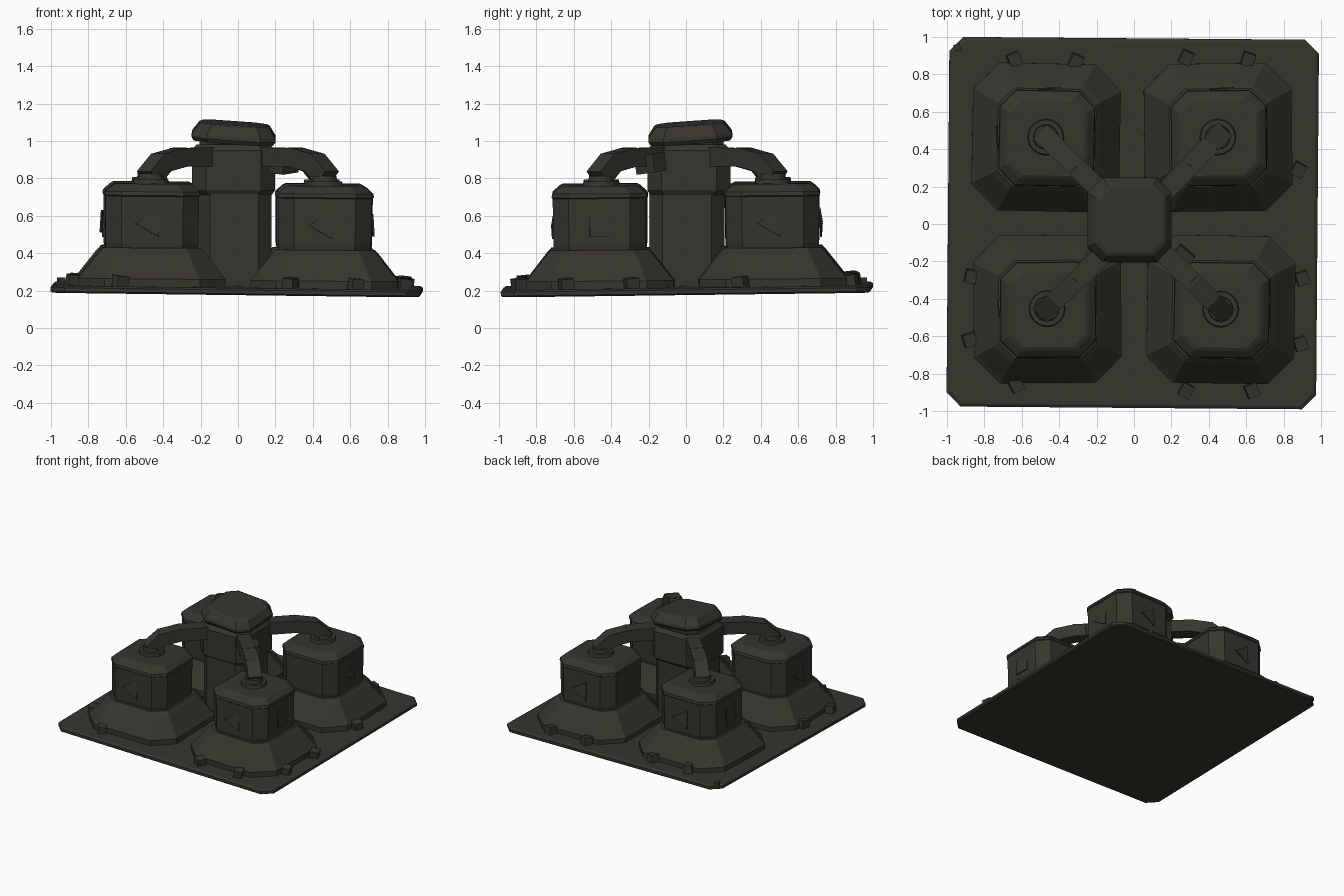
import bpy, bmesh, math
from mathutils import Vector, Matrix

if "Cube" in bpy.data.objects:
    bpy.data.objects.remove(bpy.data.objects["Cube"], do_unlink=True)

mat = bpy.data.materials.new("dark olive metal")
mat.use_nodes = True
olive = (0.037, 0.035, 0.026, 1)
mat.diffuse_color = olive
mat.node_tree.nodes["Principled BSDF"].inputs["Base Color"].default_value = olive


def finish(name, bm):
    bmesh.ops.recalc_face_normals(bm, faces=bm.faces)
    mesh = bpy.data.meshes.new(name)
    bm.to_mesh(mesh)
    bm.free()
    mesh.materials.append(mat)
    obj = bpy.data.objects.new(name, mesh)
    bpy.context.collection.objects.link(obj)
    return obj


def loft(name, rings, loc=(0, 0, 0), rot=(0, 0, 0)):
    """Stack square outlines with cut corners; each ring is (z, half width, corner cut)."""
    bm = bmesh.new()
    loops = []
    for z, h, c in rings:
        pts = []
        for k in range(4):
            turn = Matrix.Rotation(k * math.pi / 2, 3, 'Z')
            pts += [turn @ Vector((h, c - h, z)), turn @ Vector((h, h - c, z))]
        loops.append([bm.verts.new(p) for p in pts])
    for a, b in zip(loops, loops[1:]):
        for i in range(8):
            j = (i + 1) % 8
            bm.faces.new((a[i], a[j], b[j], b[i]))
    bm.faces.new(loops[0])
    bm.faces.new(loops[-1])
    obj = finish(name, bm)
    obj.location, obj.rotation_euler = loc, rot
    return obj


def box(name, size, loc, rot=(0, 0, 0)):
    bm = bmesh.new()
    bmesh.ops.create_cube(bm, size=1)
    bmesh.ops.scale(bm, vec=size, verts=bm.verts)
    obj = finish(name, bm)
    obj.location, obj.rotation_euler = loc, rot
    return obj


def disc(name, radius, bottom, top, loc):
    bm = bmesh.new()
    bmesh.ops.create_cone(bm, cap_ends=True, segments=16, radius1=radius,
                          radius2=radius * 0.93, depth=top - bottom)
    obj = finish(name, bm)
    obj.location = Vector(loc) + Vector((0, 0, (top + bottom) / 2))
    return obj


def plate(name, sides, radius, loc, rot):
    bm = bmesh.new()
    bmesh.ops.create_cone(bm, cap_ends=True, segments=sides, radius1=radius,
                          radius2=radius, depth=0.009)
    obj = finish(name, bm)
    obj.matrix_world = Matrix.Translation(loc) @ rot
    return obj


def slope(x, y):
    return 0.0125 * (y - x)


# Ground plate, slightly tilted
loft("ground_plate", [(0, 0.978, 0.07), (0.008, 0.988, 0.075), (0.028, 0.988, 0.075),
                      (0.038, 0.972, 0.07)],
     (-0.007, 0.005, 0.188), (0.0125, 0.0125, -0.008))

# Central tower
loft("tower_body", [(0.2, 0.2, 0.07), (0.72, 0.2, 0.07)], (-0.02, 0.005, 0))
loft("tower_head", [(0.71, 0.205, 0.07), (0.735, 0.222, 0.075), (0.95, 0.222, 0.075),
                    (0.98, 0.198, 0.065)], (-0.025, 0.015, 0))
loft("tower_neck", [(0.97, 0.18, 0.06), (1.04, 0.18, 0.06)], (-0.025, 0.02, 0))
loft("tower_cap", [(0, 0.212, 0.075), (0.02, 0.225, 0.08), (0.04, 0.222, 0.08),
                   (0.09, 0.188, 0.065), (0.098, 0.17, 0.06)],
     (-0.025, 0.025, 0.997), (0.07, 0.07, 0))

# Four tanks with their bases, nozzles and pipes
tanks = {"front_right": (-0.465, -0.453, 0.01), "front_left": (0.463, -0.455, -0.015),
         "back_right": (-0.472, 0.465, -0.02), "back_left": (0.448, 0.465, 0.012)}
for side, (x, y, turn) in tanks.items():
    base = (x, y, slope(x, y))
    spin = (0.008, 0.008, turn)
    loft(side + "_base", [(0.19, 0.395, 0.14), (0.265, 0.395, 0.14), (0.285, 0.378, 0.135),
                          (0.405, 0.285, 0.09), (0.43, 0.262, 0.085)], base, spin)
    loft(side + "_tank", [(0.42, 0.243, 0.085), (0.455, 0.248, 0.085),
                          (0.705, 0.25, 0.085)], base, spin)
    loft(side + "_lid", [(0.7, 0.245, 0.085), (0.71, 0.256, 0.088), (0.73, 0.252, 0.086),
                         (0.762, 0.218, 0.075), (0.772, 0.2, 0.07)], base, spin)
    disc(side + "_nozzle_ring", 0.1, 0.76, 0.795, base)
    disc(side + "_nozzle", 0.068, 0.79, 0.825, base)

    # Bent square pipe built from short straight pieces
    out = Vector((x, y, 0)).normalized()
    path = [out * r + Vector((0, 0, z)) for r, z in
            ((0.2, 0.915), (0.44, 0.912), (0.575, 0.885), (0.66, 0.81))]
    for i, (a, b) in enumerate(zip(path, path[1:])):
        along = (b - a).normalized()
        across = Vector((0, 0, 1)).cross(out)
        up = along.cross(across)
        piece = box(f"{side}_pipe_{i + 1}", ((b - a).length + 0.03, 0.105, 0.1), (0, 0, 0))
        frame = Matrix((along, across, up)).transposed().to_4x4()
        piece.matrix_world = Matrix.Translation((a + b) / 2) @ frame

    # Thin sign plates leaning off the two outer walls
    sx, sy = math.copysign(1, x), math.copysign(1, y)
    for axis, heading in (("x", 0 if sx > 0 else math.pi), ("y", sy * math.pi / 2)):
        normal = Vector((math.cos(heading), math.sin(heading), 0))
        square = axis == "x" and sx * sy < 0
        face = (Matrix.Rotation(heading + 0.07, 4, 'Z') @ Matrix.Rotation(math.pi / 2 - 0.06, 4, 'Y')
                @ Matrix.Rotation(math.pi / 4 if square else math.pi, 4, 'Z'))
        plate(f"{side}_sign_{axis}", 4 if square else 3, 0.085,
              Vector(base) + normal * 0.256 + Vector((0, 0, 0.56)), face)

# Bracket where one pipe meets the tower
box("pipe_bracket", (0.1, 0.13, 0.1), (0.245, -0.19, 0.88), (0.1, 0.1, -0.7))

# Small lugs around the bases
lugs = [(-0.64, 0.88, 0.4), (-0.31, 0.87, -0.4), (0.28, 0.89, -0.4), (0.61, 0.88, -0.3),
        (0.88, 0.29, -0.5), (0.9, -0.29, 0.3), (0.89, -0.64, 0.3), (0.63, -0.89, 0.4),
        (0.28, -0.89, -0.5), (-0.63, -0.86, 0.5), (-0.88, -0.62, 0.3), (-0.87, -0.28, -0.2)]
for i, (x, y, turn) in enumerate(lugs):
    box(f"base_lug_{i + 1}", (0.065, 0.07, 0.065), (x, y, 0.25 + slope(x, y)), (0.1, 0.1, turn))
box("corner_stud", (0.035, 0.035, 0.03), (-0.945, 0.945, 0.255), (0, 0, 0.3))
